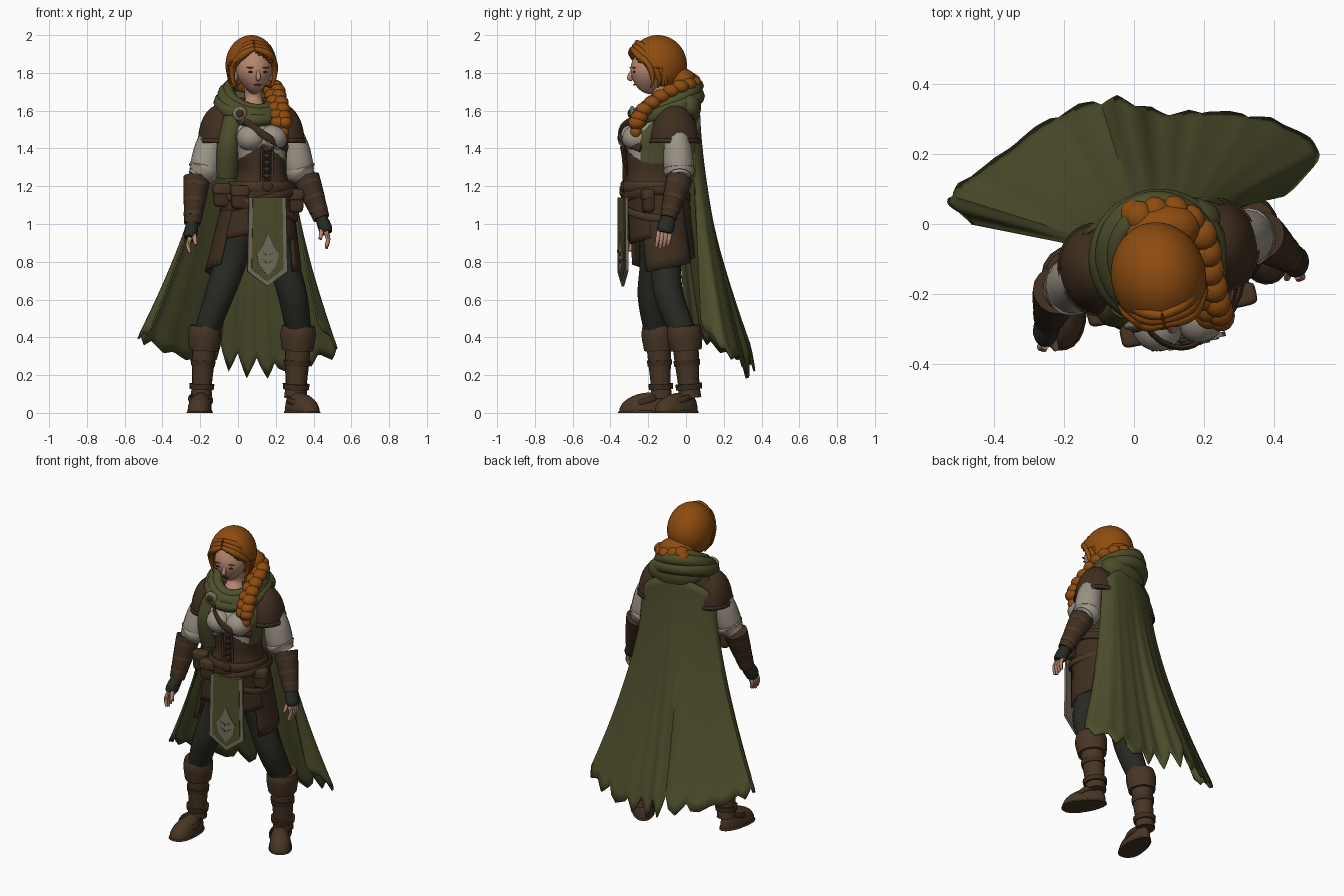
import bpy, bmesh, math, random
from mathutils import Vector, Matrix

random.seed(4)
cube = bpy.data.objects.get("Cube")
if cube:
    bpy.data.objects.remove(cube, do_unlink=True)


def material(name, *rgb):
    m = bpy.data.materials.new(name)
    m.use_nodes = True
    m.diffuse_color = (*rgb, 1)
    m.node_tree.nodes["Principled BSDF"].inputs["Base Color"].default_value = (*rgb, 1)
    return m


hair = material("copper hair", .27, .072, .005)
skin = material("skin", .46, .24, .16)
green = material("moss cloth", .075, .076, .025)
brown = material("dark leather", .05, .027, .014)
tan = material("boot leather", .065, .036, .018)
linen = material("linen", .33, .29, .235)
dark = material("charcoal cloth", .021, .023, .017)
trim = material("pale trim", .18, .155, .105)
YAW = math.radians(12)


def place(center, p, yaw=YAW):
    return Vector(center) + Matrix.Rotation(yaw, 3, "Z") @ Vector(p)


def finish(name, bm, *mats, solid=0):
    bmesh.ops.recalc_face_normals(bm, faces=bm.faces)
    mesh = bpy.data.meshes.new(name)
    bm.to_mesh(mesh)
    bm.free()
    mesh.shade_smooth()
    mesh.set_sharp_from_angle(angle=math.radians(45))
    ob = bpy.data.objects.new(name, mesh)
    bpy.context.scene.collection.objects.link(ob)
    for m in mats:
        mesh.materials.append(m)
    if solid:
        ob.modifiers.new("thickness", "SOLIDIFY").thickness = solid
    return ob


def spline(pts, n):
    out = []
    for i in range(len(pts) - 1):
        quad = [pts[max(i - 1, 0)], pts[i], pts[i + 1], pts[min(i + 2, len(pts) - 1)]]
        for k in range(n):
            t = k / n
            out.append([b + .5 * t * (c - a + t * (2*a - 5*b + 4*c - d + t * (3*(b - c) + d - a)))
                        for a, b, c, d in zip(*quad)])
    return out + [list(pts[-1])]


def grid(name, rows, *mats, around=False, along=False, solid=0):
    bm = bmesh.new()
    vs = [[bm.verts.new(p) for p in row] for row in rows]
    nr, nc = len(vs), len(vs[0])
    for i in range(nr if along else nr - 1):
        for j in range(nc if around else nc - 1):
            k, m = (i + 1) % nr, (j + 1) % nc
            bm.faces.new((vs[i][j], vs[i][m], vs[k][m], vs[k][j]))
    if around and not along:
        bm.faces.new(vs[0])
        bm.faces.new(vs[-1])
    return finish(name, bm, *mats, solid=solid)


def limb(name, pts, mat, n=5, seg=16, closed=False, ref=(0, 1, 0), flat=1):
    path = pts if closed else spline(pts, n)
    rows = []
    for i, p in enumerate(path):
        after = path[(i + 1) % len(path)] if closed else path[min(i + 1, len(path) - 1)]
        before = path[i - 1] if closed else path[max(i - 1, 0)]
        t = (Vector(after[:3]) - Vector(before[:3])).normalized()
        a = t.cross(Vector(ref)).normalized()
        b = a.cross(t)
        rows.append([Vector(p[:3]) + p[3] * (a * flat * math.cos(q) + b * math.sin(q))
                     for q in (math.tau * j / seg for j in range(seg))])
    return grid(name, rows, mat, around=True, along=closed)


def loop(name, c, rx, ry, r, mat, slope=0, lean=0, flat=1):
    pts = []
    for i in range(40):
        x, y = rx * math.cos(math.tau * i / 40), ry * math.sin(math.tau * i / 40)
        pts.append((*place(c, (x, y, slope * y + lean * x)), r))
    return limb(name, pts, mat, closed=True, ref=(0, 0, 1), flat=flat, seg=10)


def oval(c, rx, ry, angle, e=.8):
    s, k = math.sin(angle), -math.cos(angle)
    return place(c, (math.copysign(abs(s) ** e, s) * rx, math.copysign(abs(k) ** e, k) * ry, 0))


def blob(name, loc, r, mat, yaw=YAW, shape=None, cut=None, solid=0, seg=24):
    bm = bmesh.new()
    bmesh.ops.create_uvsphere(bm, u_segments=seg, v_segments=seg * 2 // 3, radius=1)
    if cut:
        bmesh.ops.delete(bm, geom=[v for v in bm.verts if cut(v.co)], context="VERTS")
    for v in bm.verts:
        p = shape(v.co) if shape else v.co
        v.co = place(loc, [a * b for a, b in zip(p, r)], yaw)
    return finish(name, bm, mat, solid=solid)


def plate(name, c, outline, depth, mat, yaw=YAW):
    bm = bmesh.new()
    rows = [[bm.verts.new(place(c, (x, y, z), yaw)) for x, z in outline] for y in (0, depth)]
    for r in rows:
        bm.faces.new(r)
    for i in range(len(outline)):
        bm.faces.new((rows[0][i - 1], rows[0][i], rows[1][i], rows[1][i - 1]))
    return finish(name, bm, mat)


# Torso: vest, shirt front and corset in one body
body = [(.08, -.1, 1.64, .07, .06), (.08, -.11, 1.57, .17, .1), (.1, -.155, 1.47, .165, .165),
        (.115, -.165, 1.37, .142, .155), (.125, -.17, 1.27, .13, .145),
        (.12, -.17, 1.18, .16, .16), (.11, -.16, 1.07, .18, .16), (.1, -.15, .95, .17, .14)]
rows = [[oval(p[:3], p[3], p[4], math.tau * j / 112, .9) for j in range(112)] for p in spline(body, 14)]
torso = grid("torso", rows, green, linen, brown, dark, around=True)
for f in torso.data.polygons:
    x, y, z = place((0, 0, 0), f.center - Vector((.1, -.15, 0)), -YAW)
    if z < 1.43 - .75 * abs(x):
        f.material_index = 2 if z > 1.08 else 3
    elif y < 0 and abs(x) < .125:
        f.material_index = 1
for side in (-1, 1):
    blob("shirt_fold", place((.1, -.15, 1.455), (side * .06, -.125, 0)), (.075, .078, .07), linen)
    limb("corset_edge", [(*place((.12, -.17, z), (side * .03, -y, 0)), .007)
                         for z, y in ((1.41, .17), (1.33, .158), (1.22, .155))], tan, seg=8)
for i in range(5):
    c = place((.12, -.165, 1.24 + .035 * i), (0, -.157, 0))
    for s in (-1, 1):
        limb("lacing", [(c.x - .02, c.y, c.z - s * .012, .004), (c.x + .02, c.y, c.z + s * .012, .004)], dark, seg=6)
limb("chest_strap", [(-.01, -.22, 1.58, .02), (.07, -.33, 1.52, .02), (.17, -.345, 1.45, .02),
                     (.26, -.24, 1.4, .02)], brown, ref=(0, 0, 1), flat=.4)

# Belts, pouches and skirt panels
loop("waist_belt", (.12, -.17, 1.2), .163, .162, .03, tan, flat=.4)
loop("hip_belt", (.11, -.16, 1.13), .195, .172, .025, brown, lean=.25, flat=.5)
loop("low_belt", (.11, -.16, 1.09), .2, .175, .02, tan, lean=-.3, flat=.5)
blob("buckle", place((.12, -.17, 1.2), (0, -.17, 0)), (.028, .01, .028), brown)
boxy = lambda v: [math.copysign(abs(a) ** .45, a) for a in v]
for x, y, z in ((-.085, -.25, 1.15), (.01, -.31, 1.14), (.3, -.2, 1.12)):
    blob("pouch", (x, y, z), (.045, .03, .06), brown, shape=boxy)
    blob("pouch_flap", (x, y - .004, z + .035), (.049, .033, .03), tan, shape=boxy)
for a, b, low in ((-125, -52, .76), (-66, -12, .93), (12, 62, .91), (48, 128, .77), (115, 245, .83)):
    rows = []
    for i in range(9):
        t = i / 8
        z = 1.19 + (low - 1.19) * t
        w = (1.19 - z) / .42
        rows.append([oval((.11 - .028 * w, -.16 + .03 * w, z + .05 * w * (j / 12 - .5)), .175 + .08 * w, .168 + .012 * w,
                          math.radians(a + (b - a) * j / 12), .9) for j in range(13)])
    grid("skirt_panel", rows, brown, solid=.014)

# Tabard with border and leaf mark
c = place((.12, -.17, 0), (0, -.175, 0))
point = lambda w, top, low, tip: [(-w, top), (w, top), (w * 1.08, low), (0, tip), (-w * 1.08, low)]
plate("tabard_border", c, point(.1, 1.14, .75, .67), .014, trim)
plate("tabard_cloth", place(c, (0, -.004, 0)), point(.08, 1.14, .762, .695), .006, green)
leaf = [(0, .95), (.03, .88), (.06, .84), (.045, .78), (0, .725), (-.045, .78), (-.06, .84), (-.03, .88)]
plate("leaf_mark", place(c, (0, -.008, 0)), leaf, .006, trim)
for s in (-1, 1):
    for z in (.79, .83):
        plate("leaf_vein", place(c, (0, -.01, 0)), [(s * .006, z), (s * .035, z + .025), (s * .006, z + .012)], .004, green)

# Head and face
face = (.085, -.19, 1.81)
jaw = lambda v: (v.x * (1 - .42 * max(0, -v.z) ** 1.5), v.y * (1 - .1 * max(0, -v.z)), v.z)
blob("face", face, (.095, .105, .122), skin, shape=jaw, seg=32)
limb("neck", [(.08, -.14, 1.73, .05), (.08, -.13, 1.66, .05), (.08, -.16, 1.58, .08)], skin)
limb("nose", [(*place(face, (0, -.096, .005)), .007), (*place(face, (0, -.112, -.035)), .013),
              (*place(face, (0, -.096, -.047)), .008)], skin, seg=10, ref=(1, 0, 0))
blob("mouth", place(face, (0, -.086, -.073)), (.02, .005, .004), brown)
for s in (-1, 1):
    blob("eye", place(face, (s * .038, -.095, -.005)), (.015, .005, .005), dark)
    blob("eyebrow", place(face, (s * .04, -.096, .018)), (.022, .006, .004), hair)
    blob("ear", place(face, (s * .095, .03, -.02)), (.014, .025, .035), skin)

# Hair cap, bun, loose locks and braid
crown = (.07, -.15, 1.84)
fringe = lambda v: v.y < -.1 and v.z < .5 - .6 * abs(v.x + .1) or v.z < -.75
blob("hair_cap", crown, (.135, .156, .16), hair, cut=fringe, solid=.025, seg=48)
blob("hair_bun", (.08, -.02, 1.75), (.11, .075, .075), hair)
for s in (-1, 1):
    for k in range(3):
        limb("hair_lock", [(*place(crown, (-.012, -.135 + .012 * k, .088 + .018 * k)), .012),
                           (*place(crown, (s * .065, -.125 + .02 * k, .06 + .015 * k)), .02),
                           (*place(crown, (s * .11, -.07 + .025 * k, 0)), .019),
                           (*place(crown, (s * .112, -.05 + .035 * k, -.075)), .011),
                           (*place(crown, (s * .095, -.06 + .04 * k, -.12)), .003)], hair, seg=8)
braid = spline([(.0, .02, 1.76), (.1, .035, 1.74), (.18, -.03, 1.72), (.2, -.13, 1.67),
                (.22, -.22, 1.6), (.23, -.26, 1.53)], 4)
for i, (x, y, z) in enumerate(braid):
    s = .016 * (-1) ** i
    blob("braid_lump", (x + s, y, z + s * .4), (.042, .047, .037), hair, seg=14)
limb("braid_tie", [(.23, -.265, 1.53, .03), (.235, -.265, 1.505, .028)], tan)
limb("braid_tail", [(.235, -.265, 1.51, .024), (.24, -.265, 1.48, .03), (.235, -.265, 1.44, .004)], hair)

# Cowl, brooch, shoulder mantle and pads
for z, rx, ry, r, slope in ((1.685, .12, .13, .03, .6), (1.655, .14, .15, .04, .52), (1.62, .155, .15, .045, .4)):
    loop("cowl_fold", (.07, -.095, z), rx, ry, r, green, slope=slope, lean=-.06)
blob("hood_back", (.08, -.01, 1.62), (.17, .085, .1), green)
blob("cowl_drape", (.09, -.23, 1.55), (.11, .07, .045), green)
limb("vest_drape", [(-.02, -.22, 1.56, .05), (-.05, -.24, 1.42, .055), (-.06, -.2, 1.25, .05)], green, flat=1.1)
blob("brooch", (.01, -.285, 1.585), (.04, .016, .04), trim)
blob("brooch_stone", (.01, -.3, 1.585), (.02, .008, .02), brown)
cape = spline([(1.67, .13, .08), (1.62, .18, .1), (1.54, .235, .115), (1.45, .255, .12)], 4)
grid("shoulder_mantle", [[oval((.07, -.08, z), rx, ry, math.radians(16 + 328 * j / 48)) for j in range(49)]
                         for z, rx, ry in cape], brown, solid=.016)
for loc in ((-.1, -.13, 1.43), (.24, -.06, 1.43)):
    blob("shoulder_pad", loc, (.112, .13, .2), brown, cut=lambda v: v.z < -.05, solid=.014, seg=36)
    blob("pad_band", loc, (.117, .135, .17), brown, cut=lambda v: not -.05 < v.z < .25, solid=.008, seg=36)

# Tattered cloak
top = spline([(-.17, -.06, 1.48), (-.12, -.01, 1.56), (.05, .055, 1.62), (.2, .075, 1.57), (.28, .045, 1.48)], 21)
low = spline([(-.47, 0, .42), (-.53, .08, .38), (-.34, .24, .3), (-.1, .355, .24), (.1, .335, .18),
              (.33, .31, .23), (.53, .22, .31), (.43, .08, .46)], 12)
rows, tears = [], [random.uniform(.01, .1) for _ in range(40)]
for i in range(25):
    row = []
    for j, (a, b) in enumerate(zip(top, low)):
        p, q, u = Vector(a), Vector(b), j / 84
        tear = tears[j // 6] * abs(j % 6 - 3) / 3
        d = p.lerp(q, (i / 24 * (1 - tear * .5)) ** 1.5)
        t = i / 24 * (1 - tear)
        row.append((d.x, d.y + t * (.009 * math.sin(u * 19) + .003 * math.sin(u * 43)), p.z + (q.z - p.z) * t))
    rows.append(row)
grid("cloak", rows, green, solid=.01)

# Arms: sleeve, bracer, glove, fingers
arms = [((-.11, -.13, 1.52), (-.218, -.19, 1.24), (-.242, -.27, 1.0), (-.253, -.31, .94), -1),
        ((.26, -.05, 1.52), (.363, -.035, 1.24), (.442, -.095, 1.03), (.465, -.11, .97), 1)]
for shoulder, elbow, wrist, hand, s in arms:
    S, E, W, H = map(Vector, (shoulder, elbow, wrist, hand))
    B = S.lerp(E, .85) - Vector((s * .018, 0, 0))
    limb("sleeve", [(*S, .06), (*S.lerp(E, .4), .074), (*S.lerp(B, .8), .08), (*B, .075), (*E, .055)], linen)
    limb("sleeve_cuff", [(*S.lerp(B, .92), .076), (*B, .083), (*B.lerp(E, .7), .064)], linen)
    limb("bracer", [(*E.lerp(W, -.02), .071), (*E.lerp(W, .3), .064), (*E.lerp(W, .7), .052), (*W, .044)], brown)
    for k in (.15, .5, .8):
        limb("bracer_strap", [(*E.lerp(W, k - .04), .073 - .027 * k), (*E.lerp(W, k + .04), .071 - .027 * k)], tan)
    limb("glove", [(*W, .04), (*W.lerp(H, .6), .045), (*H, .044), (*H.lerp(W, -.3), .034)], dark, flat=.8)
    for k in range(4):
        y = .02 * k - .035
        limb("finger", [(H.x, H.y + y, H.z - .01, .013), (H.x + s * .012, H.y + y - .005, H.z - .05, .012),
                        (H.x + s * .002, H.y + y - .012, H.z - .1 + .008 * abs(k - 1), .008)], skin, seg=8)
    limb("thumb", [(H.x - s * .02, H.y - .02, H.z, .014), (H.x - s * .03, H.y - .045, H.z - .05, .009)], skin, seg=8)

# Legs and boots
legs = [([(.01, -.16, 1.02, .1), (-.04, -.16, .8, .085), (-.1, -.18, .62, .076), (-.165, -.16, .44, .064)],
         (-.175, -.15, .45), (-.195, -.13, .08), (-.2, -.225, 0), -.1, .95),
        ([(.19, -.13, 1.02, .1), (.24, -.11, .8, .082), (.29, -.09, .62, .077), (.32, -.02, .44, .068)],
         (.32, -.01, .45), (.305, .02, .08), (.335, -.05, 0), .6, 1.02)]
flatten = lambda v: (v.x * (1 - .2 * v.y), math.copysign(abs(v.y) ** .8, v.y), max(v.z, 0) ** .8 * (1 + .28 * v.y))
for thigh, knee, ankle, foot, yaw, k in legs:
    K, A = Vector(knee), Vector(ankle)
    limb("trouser_leg", thigh, dark)
    limb("boot_shaft", [(*K, .072 * k), (*K.lerp(A, .45), .064 * k), (*K.lerp(A, .8), .056 * k), (*A, .06 * k)], tan)
    limb("boot_cuff", [(*K.lerp(A, -.03), .084 * k), (*K.lerp(A, .1), .092 * k), (*K.lerp(A, .32), .082 * k)], tan)
    for t in (.5, .84):
        limb("boot_strap", [(*K.lerp(A, t - .04), .07 * k), (*K.lerp(A, t + .04), .067 * k)], brown)
    blob("boot_foot", foot, (.062, .13, .105), tan, yaw=yaw, shape=flatten)
    blob("boot_sole", foot, (.067, .136, .025), brown, yaw=yaw, shape=flatten)
    loop("instep_strap", place(foot, (0, .02, .07), yaw), .058, .065, .016, brown, slope=.3, flat=.5)
